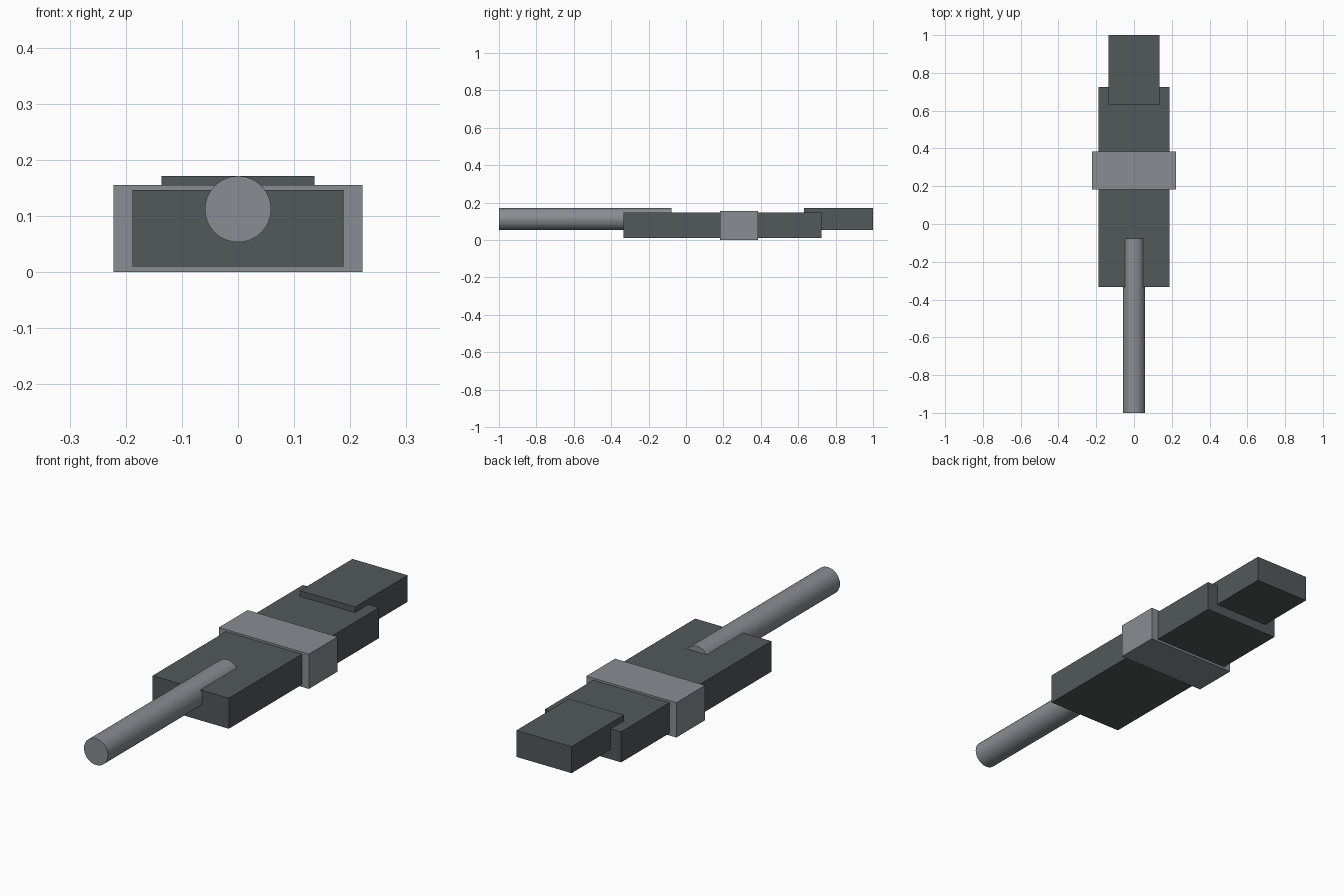
import bpy
import math

if "Cube" in bpy.data.objects:
    bpy.data.objects.remove(bpy.data.objects["Cube"])


def material(name, rgb):
    m = bpy.data.materials.new(name)
    m.diffuse_color = (*rgb, 1.0)
    m.use_nodes = True
    m.node_tree.nodes["Principled BSDF"].inputs["Base Color"].default_value = m.diffuse_color
    return m


dark = material("dark grey", (0.085, 0.098, 0.098))
light = material("light grey", (0.25, 0.265, 0.285))


def box(name, half_width, y0, y1, z0, z1, mat):
    bpy.ops.mesh.primitive_cube_add(size=1, location=(0, (y0 + y1) / 2, (z0 + z1) / 2))
    ob = bpy.context.object
    ob.name = name
    ob.scale = (2 * half_width, y1 - y0, z1 - z0)
    bpy.ops.object.transform_apply(location=False, rotation=False, scale=True)
    ob.data.materials.append(mat)
    return ob


# Main block, the band around it and the end block
box("body", 0.188, -0.333, 0.725, 0.01, 0.146, dark)
box("band", 0.222, 0.182, 0.385, 0.0, 0.155, light)
box("end_block", 0.136, 0.63, 1.0, 0.053, 0.171, dark)

# Rod partly sunk into the top of the body
y0, y1 = -1.0, -0.077
bpy.ops.mesh.primitive_cylinder_add(vertices=32, radius=0.059, depth=y1 - y0,
                                    location=(0, (y0 + y1) / 2, 0.112),
                                    rotation=(math.pi / 2, 0, 0))
rod = bpy.context.object
rod.name = "rod"
rod.data.materials.append(light)
